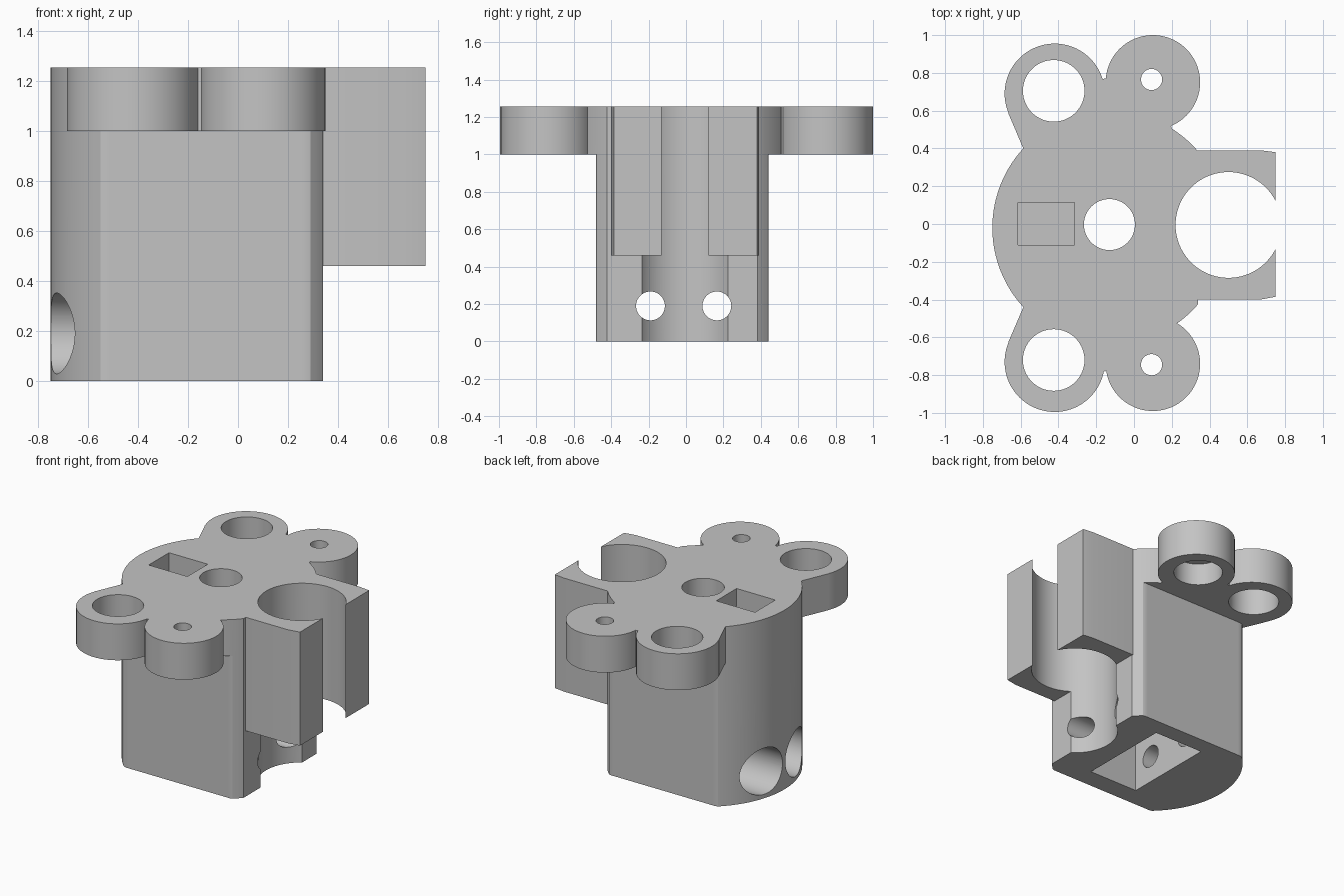
import bpy, bmesh
from math import sin, cos, tau
from mathutils import Vector

cube = bpy.data.objects.get("Cube")
if cube:
    bpy.data.objects.remove(cube, do_unlink=True)

TOP, PLATE = 1.255, 1.0      # top of the part, underside of the lobed plate
CX, CY, RAD = -0.13, -0.02, 0.62

grey = bpy.data.materials.new("plain grey")
grey.use_nodes = True
colour = (0.55, 0.55, 0.55, 1)
grey.diffuse_color = colour
grey.node_tree.nodes["Principled BSDF"].inputs["Base Color"].default_value = colour


def circle(x, y, r, n=96):
    return [(x + r * cos(tau * i / n), y + r * sin(tau * i / n)) for i in range(n)]


def rect(x0, x1, y0, y1):
    return [(x0, y0), (x1, y0), (x1, y1), (x0, y1)]


def prism(name, pts, lo, hi, axis="z"):
    """Extrude a 2D outline along z, or a (y, z) outline along x."""
    bm = bmesh.new()
    place = (lambda p: (p[0], p[1], lo)) if axis == "z" else (lambda p: (lo, p[0], p[1]))
    step = Vector((0, 0, hi - lo)) if axis == "z" else Vector((hi - lo, 0, 0))
    face = bm.faces.new([bm.verts.new(place(p)) for p in pts])
    ext = bmesh.ops.extrude_face_region(bm, geom=[face])
    bmesh.ops.translate(bm, vec=step, verts=[v for v in ext["geom"] if isinstance(v, bmesh.types.BMVert)])
    bmesh.ops.recalc_face_normals(bm, faces=bm.faces)
    mesh = bpy.data.meshes.new(name)
    bm.to_mesh(mesh)
    bm.free()
    mesh.materials.append(grey)
    obj = bpy.data.objects.new(name, mesh)
    bpy.context.collection.objects.link(obj)
    return obj


def combine(target, other, operation):
    bpy.context.view_layer.objects.active = target
    mod = target.modifiers.new(operation.lower(), "BOOLEAN")
    mod.operation, mod.object, mod.solver = operation, other, "EXACT"
    bpy.ops.object.modifier_apply(modifier=mod.name)
    bpy.data.objects.remove(other, do_unlink=True)


# Main body: a round column with flattened front, back and right sides
disc = circle(CX, CY, RAD, 160)
block = prism("mounting_block",
              [(min(x, 0.34), max(CY - 0.46, min(CY + 0.46, y))) for x, y in disc], 0, TOP)
adds = [prism("plate", [(min(x, 0.34), y) for x, y in disc], PLATE, TOP)]

# Lobes and the webs joining them to the plate
lobes = [(-0.42, 0.69, 0.265), (-0.42, -0.73, 0.265), (0.10, 0.75, 0.25), (0.10, -0.74, 0.25)]
for x, y, r in lobes:
    adds.append(prism("lobe", circle(x, y, r), PLATE, TOP))
for s, yl, yr, notch in ((1, 0.69, 0.75, 0.77), (-1, -0.73, -0.74, -0.78)):
    root = CY + s * 0.42
    adds.append(prism("web", [(-0.2, 0), (-0.586, root), (-0.665, yl - s * 0.105), (-0.42, yl),
                              (-0.155, notch), (0.10, yr), (0.20, CY + s * 0.53)], PLATE, TOP))

# Clamp arms with slightly tapered tips
adds.append(prism("clamp", [(0.1, -0.40), (0.67, -0.40), (0.75, -0.385), (0.75, 0.38),
                            (0.67, 0.39), (0.1, 0.39)], 0.46, TOP))
for part in adds:
    combine(block, part, "UNION")

# Vertical bores
cuts = [prism("clamp_bore", circle(0.5, -0.005, 0.28, 128), -0.1, TOP + 0.1),
        prism("centre_bore", circle(-0.13, -0.003, 0.135), 0.2, TOP + 0.1),
        prism("square_pocket", rect(-0.615, -0.315, -0.11, 0.115), 0.6, TOP + 0.1),
        prism("bottom_pocket", rect(-0.30, 0.08, -0.34, 0.32), -0.1, 0.38)]
for y in (0.705, -0.72):
    cuts.append(prism("large_bore", circle(-0.425, y, 0.163), 0.9, TOP + 0.1))
for y in (0.765, -0.745):
    cuts.append(prism("small_bore", circle(0.093, y, 0.056, 48), 0.9, TOP + 0.1))
    cuts.append(prism("recess_below", circle(0.097, y, 0.158), 0.9, 1.155))

# Horizontal screw holes, countersunk on the rounded side
for y in (-0.19, 0.165):
    cuts.append(prism("screw_hole", circle(y, 0.19, 0.077, 64), -1, 1, "x"))
    cuts.append(prism("screw_head", circle(y, 0.19, 0.162), -1, -0.42, "x"))
for part in cuts:
    combine(block, part, "DIFFERENCE")

bpy.ops.object.select_all(action="DESELECT")
block.select_set(True)
bpy.context.view_layer.objects.active = block
bpy.ops.object.shade_smooth_by_angle(angle=0.4)
